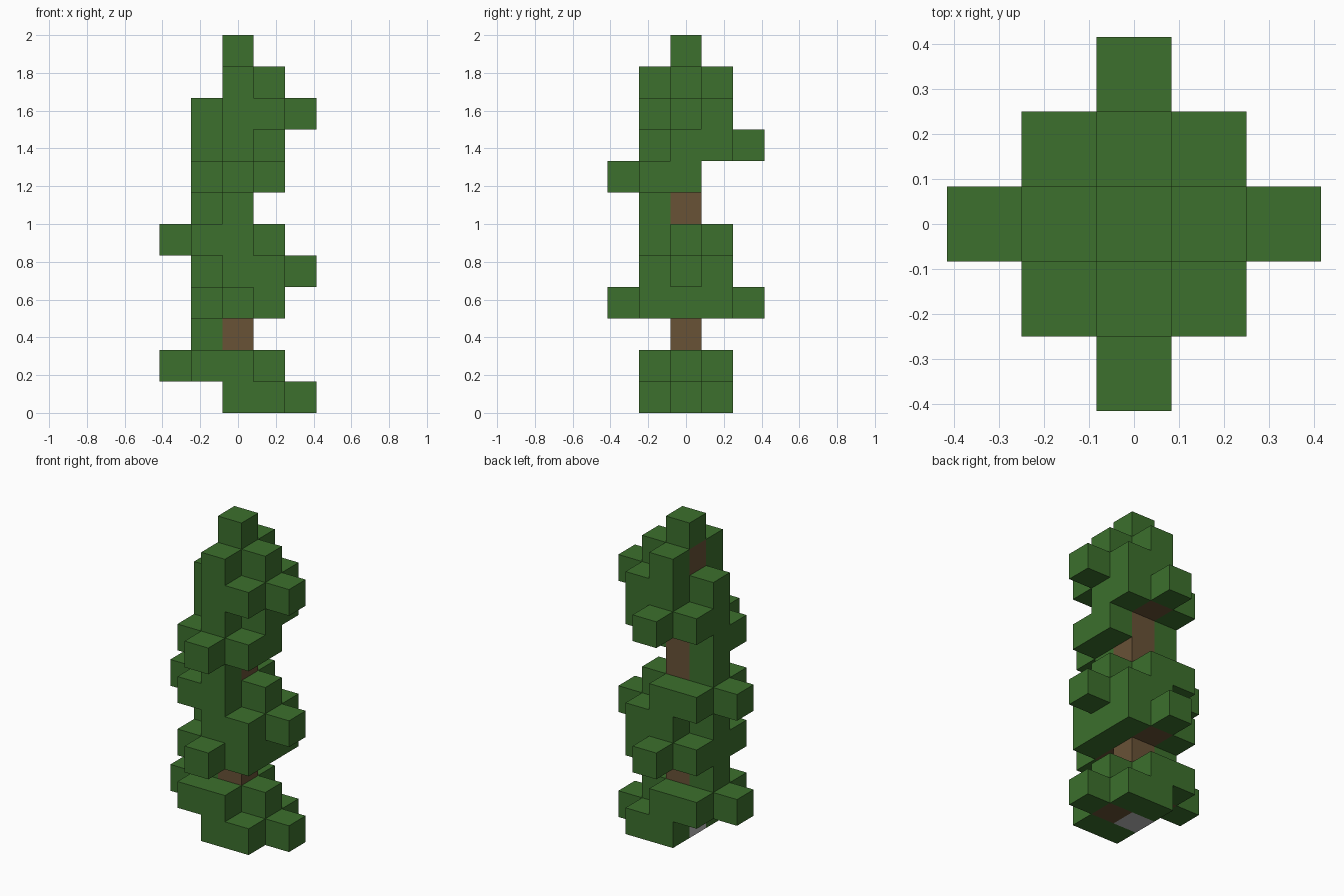
import bpy
import bmesh
from mathutils import Vector

if "Cube" in bpy.data.objects:
    bpy.data.objects.remove(bpy.data.objects["Cube"], do_unlink=True)

LEVELS = 12
UNIT = 2 / LEVELS


def make_material(name, color):
    mat = bpy.data.materials.new(name)
    mat.use_nodes = True
    mat.diffuse_color = (*color, 1)
    mat.node_tree.nodes["Principled BSDF"].inputs["Base Color"].default_value = (*color, 1)
    return mat


materials = {
    "leaf green": make_material("leaf green", (0.045, 0.162, 0.026)),
    "bark brown": make_material("bark brown", (0.138, 0.084, 0.037)),
    "base grey": make_material("base grey", (0.5, 0.5, 0.5)),
}

cells = {}  # block position -> part name


def put(part, x, y, level):
    cells.setdefault((x, y, level), part)


# Trunk: grey foot, brown column, leafy tip
put("trunk_base", 0, 0, 0)
for level in range(1, LEVELS - 1):
    put("trunk", 0, 0, level)
put("foliage", 0, 0, LEVELS - 1)

# Branches spiral up the trunk: (level, direction)
EAST, WEST, NORTH, SOUTH = (1, 0), (-1, 0), (0, 1), (0, -1)
BRANCHES = [(0, EAST), (1, WEST), (3, NORTH), (3, SOUTH), (4, EAST),
            (5, WEST), (7, SOUTH), (8, NORTH), (9, EAST)]
for level, (dx, dy) in BRANCHES:
    put("branches", dx, dy, level)

# Leaves wrap the tip, the sides and the top of every branch
for level, (dx, dy) in BRANCHES:
    put("foliage", 2 * dx, 2 * dy, level)
    put("foliage", dx, dy, level + 1)
    for side in (-1, 1):
        px, py = -dy * side, dx * side
        put("foliage", px, py, level)
        put("foliage", dx + px, dy + py, level)

# Extra leaves that fill gaps against the trunk
for level, (dx, dy) in [(4, WEST), (6, SOUTH), (9, WEST), (10, NORTH), (10, SOUTH)]:
    put("foliage", dx, dy, level)


def build_part(part, material):
    """Make the outer block faces of one part."""
    bm = bmesh.new()
    for cell, owner in cells.items():
        if owner != part:
            continue
        center = Vector((cell[0], cell[1], cell[2] + 0.5))
        for axis in range(3):
            for sign in (-1, 1):
                step = [0, 0, 0]
                step[axis] = sign
                if tuple(a + b for a, b in zip(cell, step)) in cells:
                    continue
                n = Vector(step) / 2
                u = Vector([0.5 if i == (axis + 1) % 3 else 0 for i in range(3)])
                v = n.cross(u) * 2
                corners = (-u - v, u - v, u + v, v - u)
                bm.faces.new([bm.verts.new((center + n + c) * UNIT) for c in corners])
    bmesh.ops.remove_doubles(bm, verts=bm.verts, dist=UNIT / 100)
    mesh = bpy.data.meshes.new(part)
    bm.to_mesh(mesh)
    bm.free()
    mesh.materials.append(materials[material])
    bpy.context.collection.objects.link(bpy.data.objects.new(part, mesh))


build_part("trunk_base", "base grey")
build_part("trunk", "bark brown")
build_part("branches", "bark brown")
build_part("foliage", "leaf green")
